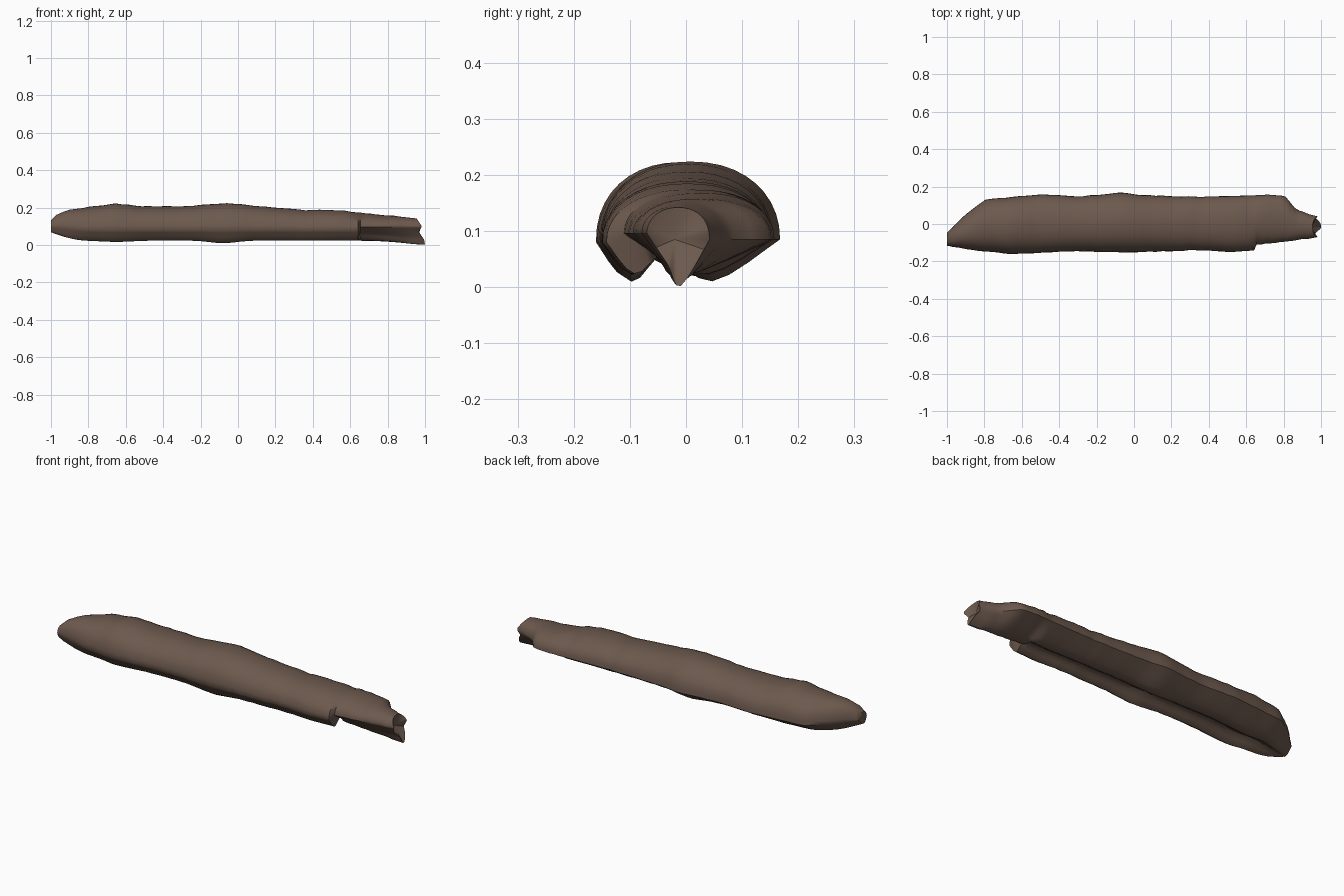
import bpy, bmesh, math, random

if "Cube" in bpy.data.objects:
    bpy.data.objects.remove(bpy.data.objects["Cube"])
random.seed(4)

bark = bpy.data.materials.new("dark bark brown")
bark.diffuse_color = (0.15, 0.10, 0.075, 1)
bark.use_nodes = True
bark.node_tree.nodes["Principled BSDF"].inputs["Base Color"].default_value = bark.diffuse_color

# Outlines along the log as (x, value)
FRONT = [(-1, -.115), (-.9, -.135), (-.65, -.162), (-.3, -.145), (-.06, -.153),
         (.35, -.14), (.52, -.15), (.64, -.14)]
BACK = [(-1, -.045), (-.9, .05), (-.8, .13), (-.5, .158), (-.3, .147), (-.06, .168),
        (.03, .155), (.35, .145), (.75, .157), (.81, .148), (.87, .075), (.96, .045)]
TOP = [(-1, .135), (-.97, .162), (-.9, .19), (-.65, .222), (-.5, .207), (-.3, .207),
       (-.06, .225), (.35, .186), (.52, .188), (.96, .142)]
# Broken end: bottom spike, notch, blunt upper lip as (z, x)
BREAK = [(0, 1), (.03, .995), (.07, .967), (.1, .983), (.15, .95)]


def along(keys, x):
    for (a, u), (b, v) in zip(keys, keys[1:]):
        if x <= b:
            return u + (v - u) * max(0, x - a) / (b - a)
    return keys[-1][1]


def bump(x, centre, width):
    return math.exp(-((x - centre) / width) ** 2)


def spline(p, n):
    """Smooth curve through the points."""
    q = [p[0]] + p + [p[-1]]
    out = []
    for a, b, c, d in zip(q, q[1:], q[2:], q[3:]):
        for k in range(n):
            t = k / n
            out.append([.5 * (2*e + (g - f) * t + (2*f - 5*e + 4*g - h) * t*t
                        + (3*e - f - 3*g + h) * t**3)
                        for f, e, g, h in zip(a, b, c, d)])
    return out


def section(x):
    """Domed top, then the underside: front rim, groove, back rim."""
    y1, zt = along(BACK, x), along(TOP, x)
    zb = .085
    if x < .65:
        y0, zf = along(FRONT, x), .08
        tip = max(0, (-.8 - x) / .2)          # narrowing left end
        w = y1 - y0
        low = .024 + .05 * tip ** 2 - .014 * bump(x, -.08, .1) - .007 * bump(x, -.65, .12)
        zb += .015 * tip
        zf += .02 * tip
        under = [(y0 + .17 * w, low), (y0 + .36 * w, .06 - .012 * tip + .02 * tip ** 4),
                 (y0 + .62 * w, low)]
    else:
        t = (x - .65) / .31                   # front wall broken away
        y0, zf = -.112 + .037 * t, .096
        under = [(y0 + .012, .087 - .008 * t), (-.062 + .027 * t, .064 - .024 * t),
                 (-.01 * t, .023 - .021 * t ** 2)]
    pts = []
    for k in range(20):
        a = math.pi * k / 20
        c = math.cos(a)
        base = zb + (zf - zb) * k / 20
        pts.append(((y0 + y1) / 2 + (y1 - y0) / 2 * math.copysign(abs(c) ** .92, c),
                    base + (zt - base) * math.sin(a) ** .92))
    return pts + spline([(y0, zf)] + under + [(y1, zb)], 4)


# Log body lofted along x, with a sharp step where the front wall breaks off
bm = bmesh.new()
rings = []
xs = [-1, -.985] + [-.97 + .035 * i for i in range(46)] + [.642, .655]
xs += [.685 + .025 * i for i in range(11)]
for x in xs:
    dy, dz = random.uniform(-.002, .002), random.uniform(-.002, .002)
    rings.append([bm.verts.new((x, y + dy, z + dz * (z > .1))) for y, z in section(x)])
rings.append([bm.verts.new((along(BREAK, z), y * .93, max(0, z))) for y, z in section(.96)])
for a, b in zip(rings, rings[1:]):
    for j in range(len(a)):
        k = (j + 1) % len(a)
        bm.faces.new((a[j], a[k], b[k], b[j]))

# End caps, the broken end slightly hollow
for ring, c in ((rings[0], (-1, -.08, .1)), (rings[-1], (.95, -.02, .085))):
    v = bm.verts.new(c)
    for j in range(len(ring)):
        bm.faces.new((ring[j], ring[(j + 1) % len(ring)], v))
bmesh.ops.recalc_face_normals(bm, faces=bm.faces)

me = bpy.data.meshes.new("log")
bm.to_mesh(me)
bm.free()
me.materials.append(bark)
log = bpy.data.objects.new("log", me)
bpy.context.collection.objects.link(log)
bpy.context.view_layer.objects.active = log
log.select_set(True)
bpy.ops.object.shade_smooth_by_angle(angle=math.radians(45))
